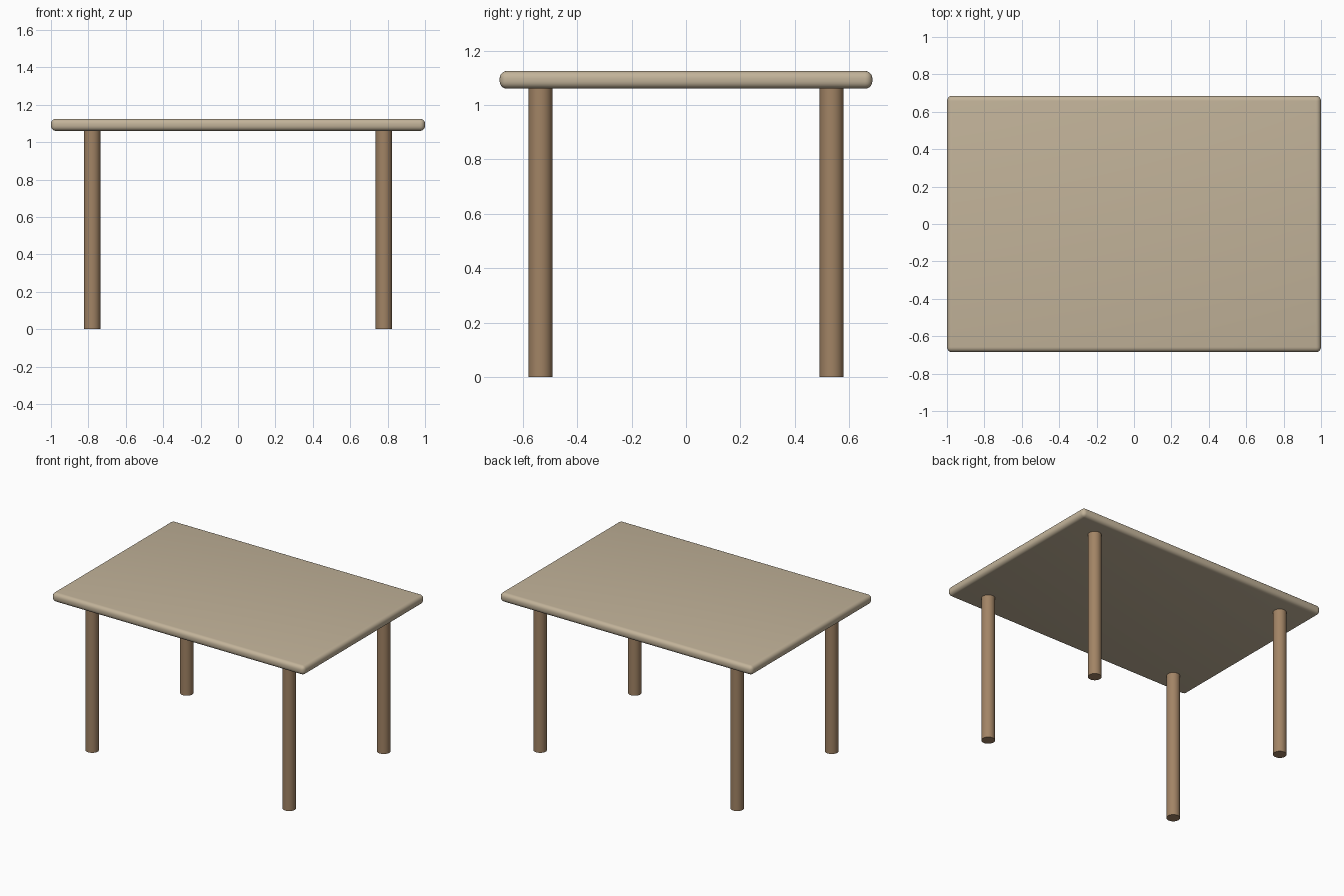
import bpy
import math

if "Cube" in bpy.data.objects:
    bpy.data.objects.remove(bpy.data.objects["Cube"])

TOP_BOTTOM, TOP_HEIGHT = 1.06, 1.125


def material(name, color):
    mat = bpy.data.materials.new(name)
    mat.diffuse_color = (*color, 1.0)
    mat.use_nodes = True
    mat.node_tree.nodes["Principled BSDF"].inputs["Base Color"].default_value = mat.diffuse_color
    return mat


def finish(obj, name, mat):
    obj.name = name
    obj.data.materials.append(mat)
    bpy.ops.object.shade_smooth_by_angle(angle=math.radians(35))


light_wood = material("light wood", (0.54, 0.45, 0.32))
brown_wood = material("brown wood", (0.36, 0.23, 0.13))

# Table top: slab with softly rounded edges
bpy.ops.mesh.primitive_cube_add(size=1, location=(0, 0, (TOP_BOTTOM + TOP_HEIGHT) / 2))
top = bpy.context.object
top.scale = (2.0, 1.37, TOP_HEIGHT - TOP_BOTTOM)
bpy.ops.object.transform_apply(location=False, rotation=False, scale=True)
bevel = top.modifiers.new("rounded_edges", 'BEVEL')
bevel.width = 0.027
bevel.segments = 5
bpy.ops.object.modifier_apply(modifier=bevel.name)
finish(top, "table_top", light_wood)

# Four straight round legs
for side, sx in (("left", -1), ("right", 1)):
    for end, sy in (("front", -1), ("back", 1)):
        bpy.ops.mesh.primitive_cylinder_add(
            vertices=32, radius=0.044, depth=TOP_BOTTOM,
            location=(sx * 0.78, sy * 0.535, TOP_BOTTOM / 2))
        finish(bpy.context.object, f"{end}_{side}_leg", brown_wood)
